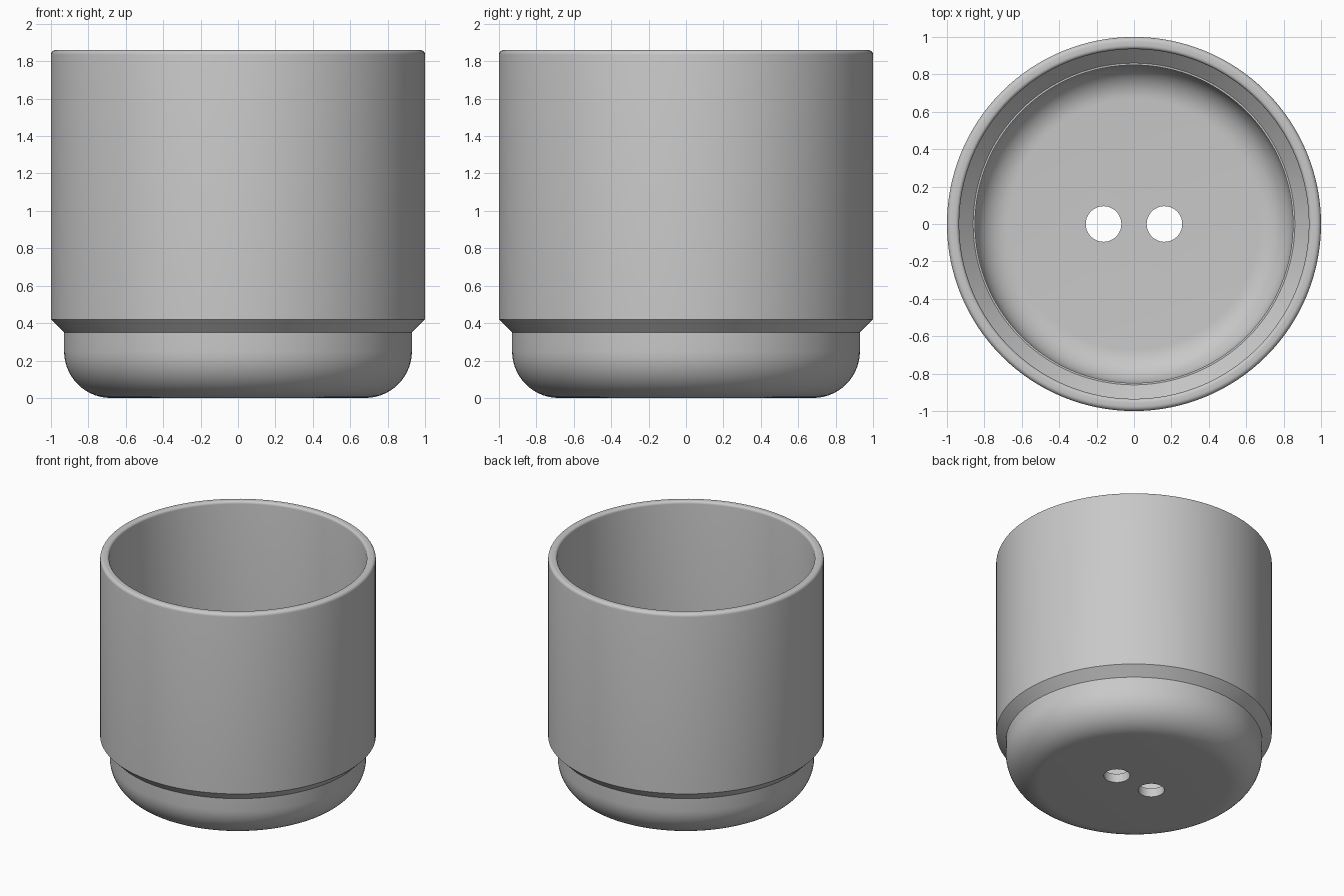
import bpy, bmesh, math

cube = bpy.data.objects.get("Cube")
if cube:
    bpy.data.objects.remove(cube, do_unlink=True)

SEGMENTS = 128


def make_material(name, colour):
    mat = bpy.data.materials.new(name)
    mat.use_nodes = True
    mat.diffuse_color = colour
    mat.node_tree.nodes["Principled BSDF"].inputs["Base Color"].default_value = colour
    return mat


def arc(cx, cz, radius, start, end, steps):
    """Profile points along a fillet, angles in degrees."""
    angles = [math.radians(start + (end - start) * i / steps) for i in range(steps + 1)]
    return [(cx + radius * math.cos(a), cz + radius * math.sin(a)) for a in angles]


def lathe(name, profile, mat):
    """Revolve an open profile about z and cap its two ends."""
    bm = bmesh.new()
    rings = []
    for r, z in profile:
        rings.append([bm.verts.new((r * math.cos(math.tau * i / SEGMENTS),
                                    r * math.sin(math.tau * i / SEGMENTS), z))
                      for i in range(SEGMENTS)])
    for a, b in zip(rings, rings[1:]):
        for i in range(SEGMENTS):
            j = (i + 1) % SEGMENTS
            bm.faces.new((a[i], a[j], b[j], b[i]))
    bm.faces.new(rings[0][::-1])
    bm.faces.new(rings[-1])
    bmesh.ops.recalc_face_normals(bm, faces=bm.faces)
    mesh = bpy.data.meshes.new(name)
    bm.to_mesh(mesh)
    bm.free()
    mesh.materials.append(mat)
    obj = bpy.data.objects.new(name, mesh)
    bpy.context.collection.objects.link(obj)
    return obj


grey = make_material("grey", (0.58, 0.58, 0.58, 1))

# Pot wall: rounded foot, chamfered step, rounded rim, then the inside
profile = arc(0.68, 0.25, 0.25, -90, 0, 14)
profile += [(0.93, 0.35), (1.0, 0.42)]
profile += arc(0.975, 1.835, 0.025, 0, 90, 5)
profile += arc(0.955, 1.84, 0.02, 90, 180, 5)
profile += [(0.935, 0.45), (0.86, 0.375), (0.85, 0.375)]
profile += arc(0.67, 0.25, 0.18, 0, -90, 12)
pot = lathe("plant_pot", profile, grey)

# Two drain holes through the floor
for side in (-1, 1):
    cutter = lathe("drain_hole_cutter", [(0.095, -0.1), (0.095, 0.2)], grey)
    cutter.location.x = side * 0.163
    cutter.hide_render = True
    cutter.hide_viewport = False
    mod = pot.modifiers.new("drain_hole", 'BOOLEAN')
    mod.operation = 'DIFFERENCE'
    mod.solver = 'EXACT'
    mod.object = cutter
    bpy.context.view_layer.objects.active = pot
    bpy.ops.object.modifier_apply(modifier=mod.name)
    bpy.data.objects.remove(cutter, do_unlink=True)

# Smooth shading with crisp steps
bpy.ops.object.select_all(action='DESELECT')
pot.select_set(True)
bpy.context.view_layer.objects.active = pot
bpy.ops.object.shade_smooth_by_angle(angle=math.radians(30))
